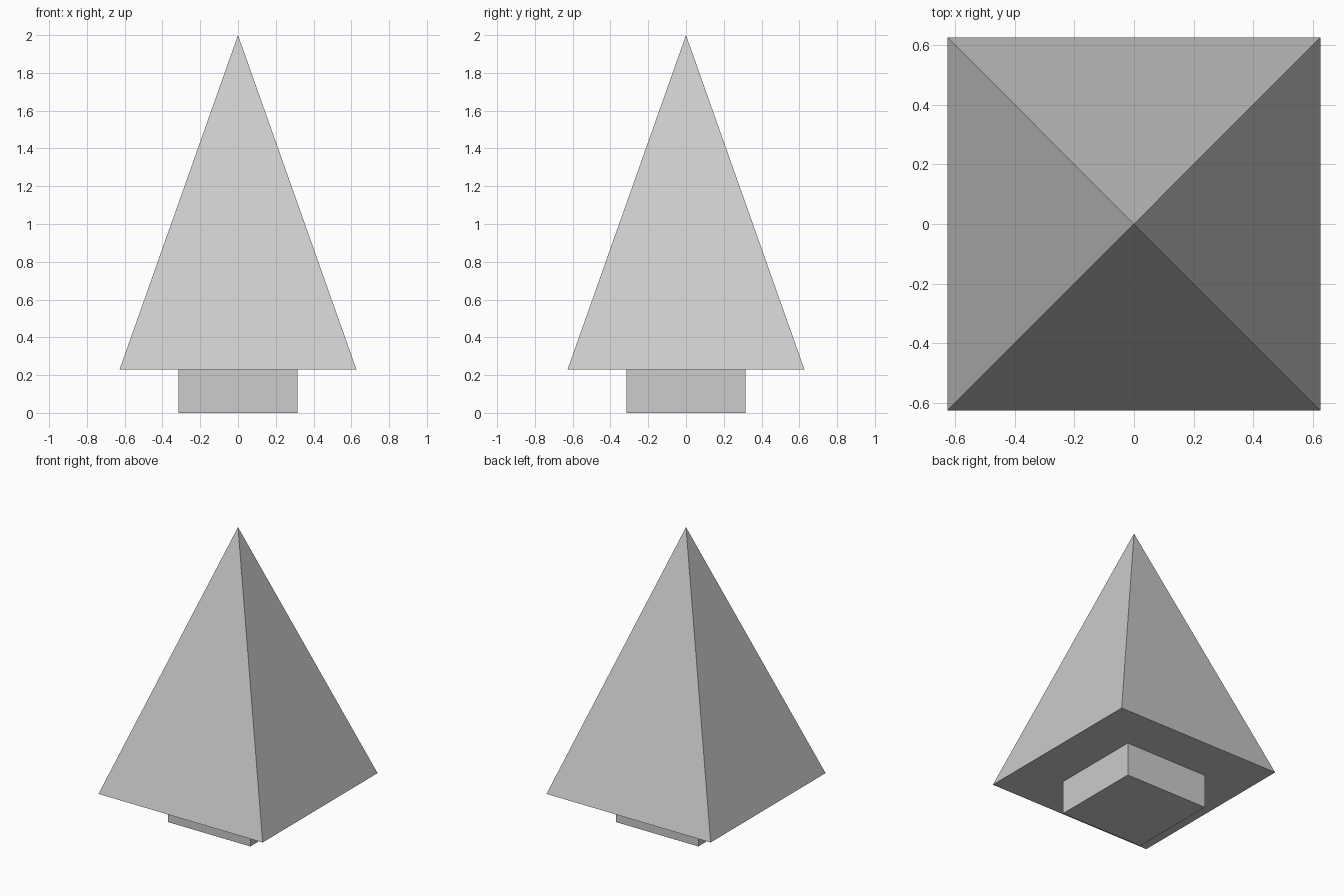
import bpy
import math

cube = bpy.data.objects.get("Cube")
if cube:
    bpy.data.objects.remove(cube, do_unlink=True)

# Single plain grey
GREY = (0.604, 0.604, 0.604, 1.0)
grey = bpy.data.materials.new("light_grey")
grey.use_nodes = True
grey.diffuse_color = GREY
grey.node_tree.nodes["Principled BSDF"].inputs["Base Color"].default_value = GREY

HALF_WIDTH = 0.627
TRUNK_HALF = 0.315
BASE_Z = 0.23
TOP_Z = 2.0


def finish(name):
    obj = bpy.context.object
    obj.name = obj.data.name = name
    bpy.ops.object.transform_apply(location=False, rotation=True, scale=True)
    obj.data.materials.append(grey)
    return obj


# Square trunk
bpy.ops.mesh.primitive_cube_add(size=1, location=(0, 0, BASE_Z / 2))
bpy.context.object.scale = (2 * TRUNK_HALF, 2 * TRUNK_HALF, BASE_Z)
finish("trunk")

# Four-sided pyramid of foliage, sides facing the axes
bpy.ops.mesh.primitive_cone_add(
    vertices=4, radius1=HALF_WIDTH * math.sqrt(2), radius2=0,
    depth=TOP_Z - BASE_Z, location=(0, 0, (TOP_Z + BASE_Z) / 2),
    rotation=(0, 0, math.pi / 4))
finish("foliage")
